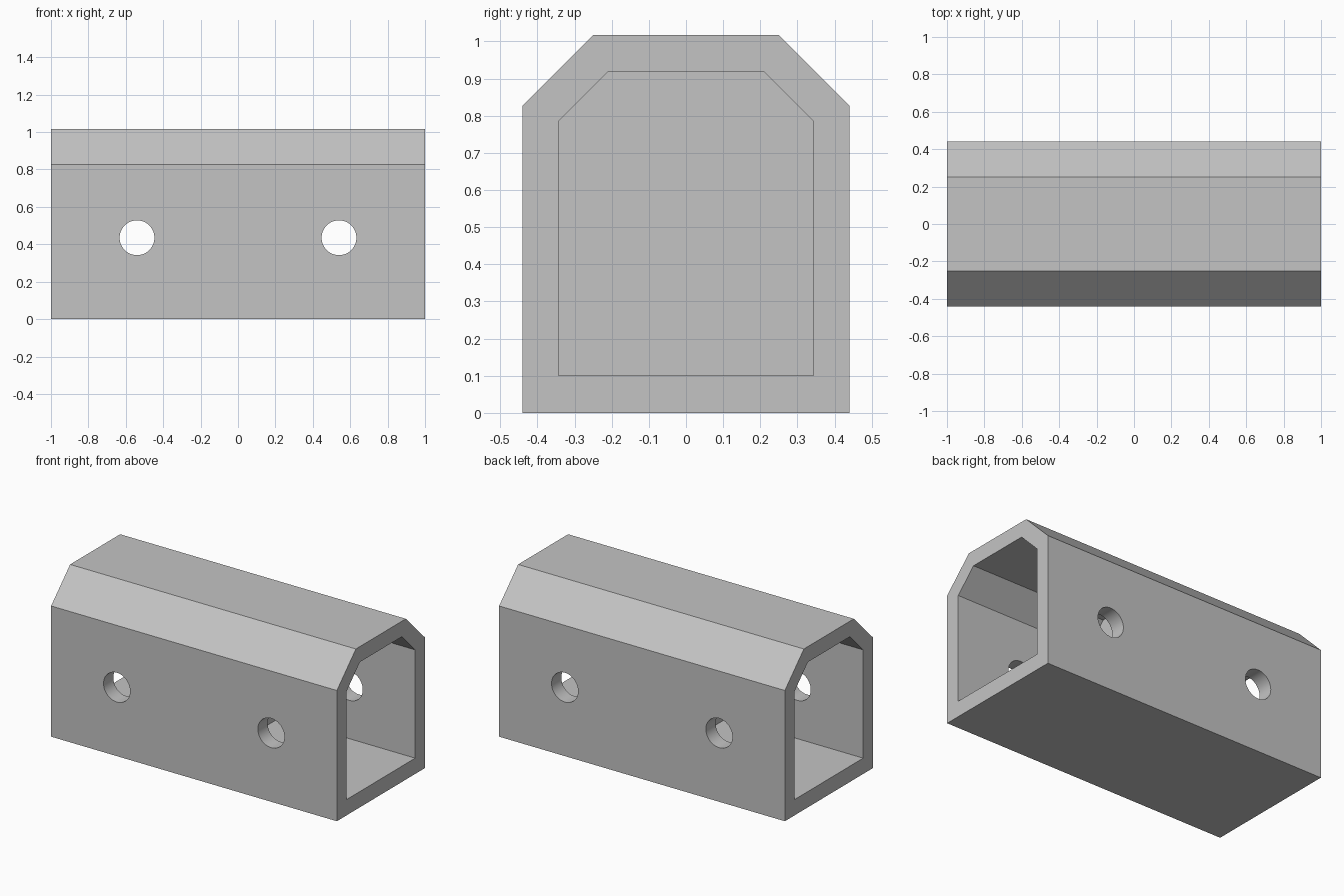
import bpy, bmesh
from mathutils import Matrix

cube = bpy.data.objects.get("Cube")
if cube:
    bpy.data.objects.remove(cube, do_unlink=True)

grey = bpy.data.materials.new("plain_grey")
grey.use_nodes = True
colour = (0.55, 0.55, 0.55, 1)
grey.diffuse_color = colour
grey.node_tree.nodes["Principled BSDF"].inputs["Base Color"].default_value = colour


def make_object(name, bm):
    bmesh.ops.recalc_face_normals(bm, faces=bm.faces)
    mesh = bpy.data.meshes.new(name)
    bm.to_mesh(mesh)
    bm.free()
    mesh.materials.append(grey)
    obj = bpy.data.objects.new(name, mesh)
    bpy.context.collection.objects.link(obj)
    return obj


def prism(name, half_profile, x0, x1):
    """Extrude a mirrored (y, z) half profile along x."""
    bm = bmesh.new()
    outline = half_profile + [(-y, z) for y, z in reversed(half_profile)]
    face = bm.faces.new([bm.verts.new((x0, y, z)) for y, z in outline])
    ext = bmesh.ops.extrude_face_region(bm, geom=[face], use_keep_orig=True)
    verts = [g for g in ext["geom"] if isinstance(g, bmesh.types.BMVert)]
    bmesh.ops.translate(bm, verts=verts, vec=(x1 - x0, 0, 0))
    return make_object(name, bm)


def cross_cylinder(name, x, z, radius):
    """Cylinder running along y, right through both side walls."""
    bm = bmesh.new()
    place = Matrix.Translation((x, 0, z)) @ Matrix.Rotation(1.5708, 4, "X")
    bmesh.ops.create_cone(bm, cap_ends=True, segments=48, radius1=radius,
                          radius2=radius, depth=1.2, matrix=place)
    return make_object(name, bm)


# Chamfered housing, hollowed from each end up to a central partition
outer = [(0.44, 0), (0.44, 0.827), (0.25, 1.017)]
inner = [(0.343, 0.1), (0.343, 0.785), (0.21, 0.919)]
housing = prism("housing", outer, -1, 1)

cutters = []
for side, s in (("left", 1), ("right", -1)):
    cutters.append(prism(side + "_cavity_cutter", inner, s * 0.05, s * 1.1))
    cutters.append(cross_cylinder(side + "_hole_cutter", s * 0.54, 0.435, 0.093))

bpy.context.view_layer.objects.active = housing
housing.select_set(True)
for cutter in cutters:
    cut = housing.modifiers.new(cutter.name, "BOOLEAN")
    cut.operation = "DIFFERENCE"
    cut.solver = "EXACT"
    cut.object = cutter
    bpy.ops.object.modifier_apply(modifier=cut.name)
for cutter in cutters:
    bpy.data.objects.remove(cutter, do_unlink=True)

# Round hole walls stay smooth, all other edges sharp
bpy.ops.object.shade_smooth_by_angle(angle=0.5)
